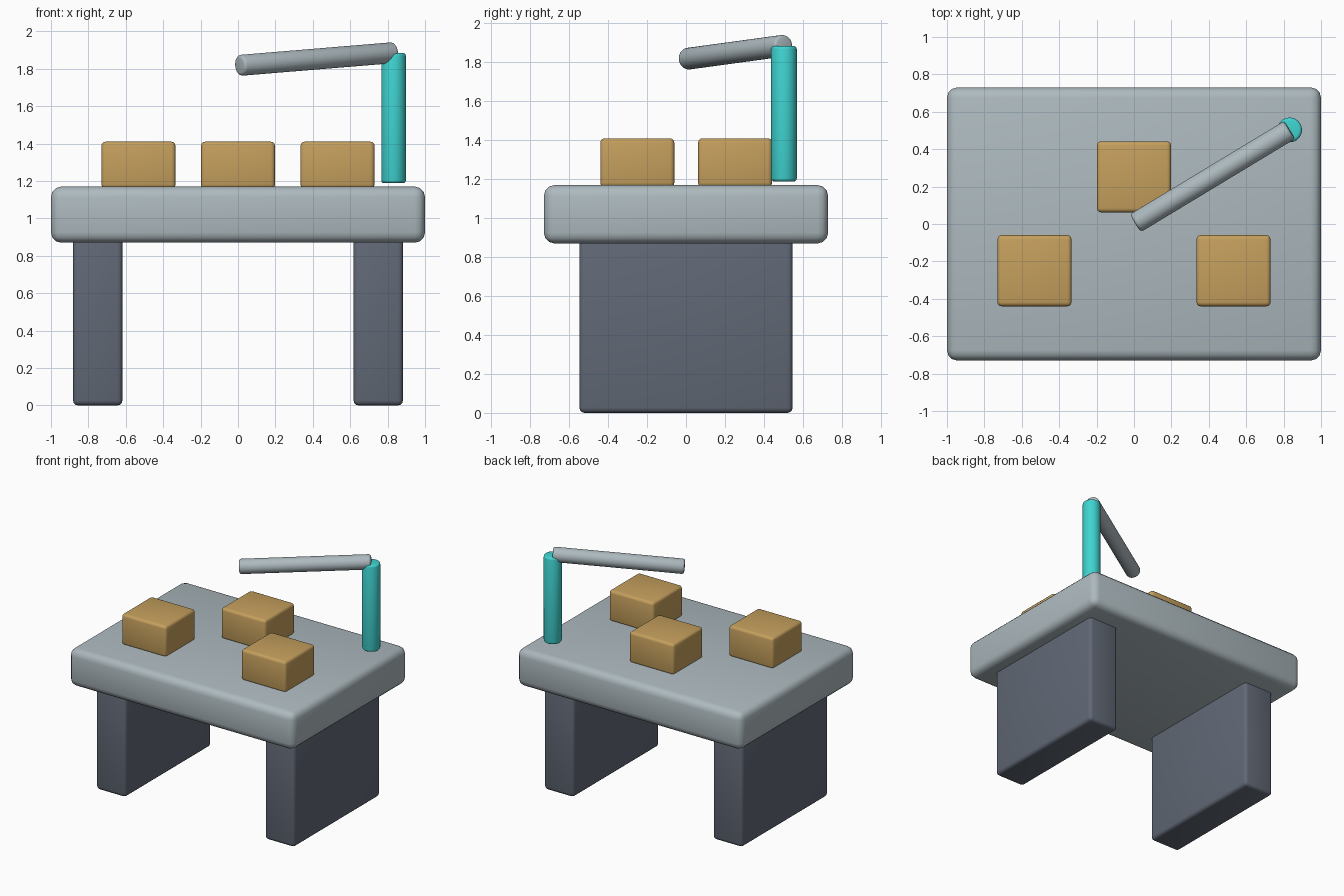
import bpy
import math
from mathutils import Vector

if "Cube" in bpy.data.objects:
    bpy.data.objects.remove(bpy.data.objects["Cube"])


def material(name, rgb):
    m = bpy.data.materials.new(name)
    m.diffuse_color = (*rgb, 1)
    m.use_nodes = True
    m.node_tree.nodes["Principled BSDF"].inputs["Base Color"].default_value = m.diffuse_color
    return m


PALE_GREY = material("pale grey", (0.42, 0.49, 0.52))
DARK_SLATE = material("dark slate", (0.12, 0.14, 0.18))
OCHRE = material("ochre", (0.56, 0.35, 0.11))
TURQUOISE = material("turquoise", (0.05, 0.66, 0.64))


def finish(obj, name, mat, bevel):
    """Name, colour, round and smooth a part."""
    obj.name = name
    obj.data.materials.append(mat)
    mod = obj.modifiers.new("rounded edges", 'BEVEL')
    mod.width = bevel
    mod.segments = 3
    mod.limit_method = 'ANGLE'
    mod.angle_limit = math.radians(40)
    bpy.ops.object.modifier_apply(modifier=mod.name)
    bpy.ops.object.shade_smooth_by_angle(angle=math.radians(35))
    return obj


def box(name, center, size, mat, bevel):
    bpy.ops.mesh.primitive_cube_add(size=1, location=center)
    obj = bpy.context.object
    obj.scale = size
    bpy.ops.object.transform_apply(location=False, rotation=False, scale=True)
    return finish(obj, name, mat, bevel)


def rod(name, start, end, radius, mat, bevel):
    a, b = Vector(start), Vector(end)
    bpy.ops.mesh.primitive_cylinder_add(vertices=32, radius=radius,
                                        depth=(b - a).length, location=(a + b) / 2)
    obj = bpy.context.object
    obj.rotation_euler = (b - a).to_track_quat('Z', 'Y').to_euler()
    return finish(obj, name, mat, bevel)


# Table slab and its two panel legs
box("table_top", (0, 0, 1.02), (2.0, 1.46, 0.30), PALE_GREY, 0.055)
for side, label in ((-1, "left"), (1, "right")):
    box(f"{label}_leg", (side * 0.75, 0, 0.45), (0.264, 1.095, 0.90), DARK_SLATE, 0.027)

# Three blocks resting on the table
for i, (x, y) in enumerate(((-0.532, -0.25), (0, 0.252), (0.532, -0.25)), 1):
    box(f"block_{i}", (x, y, 1.285), (0.396, 0.38, 0.25), OCHRE, 0.022)

# Upright post and the arm reaching over the table
rod("post", (0.832, 0.503, 1.188), (0.832, 0.503, 1.884), 0.066, TURQUOISE, 0.016)
rod("arm", (0.008, 0.005, 1.818), (0.832, 0.503, 1.886), 0.056, PALE_GREY, 0.016)
